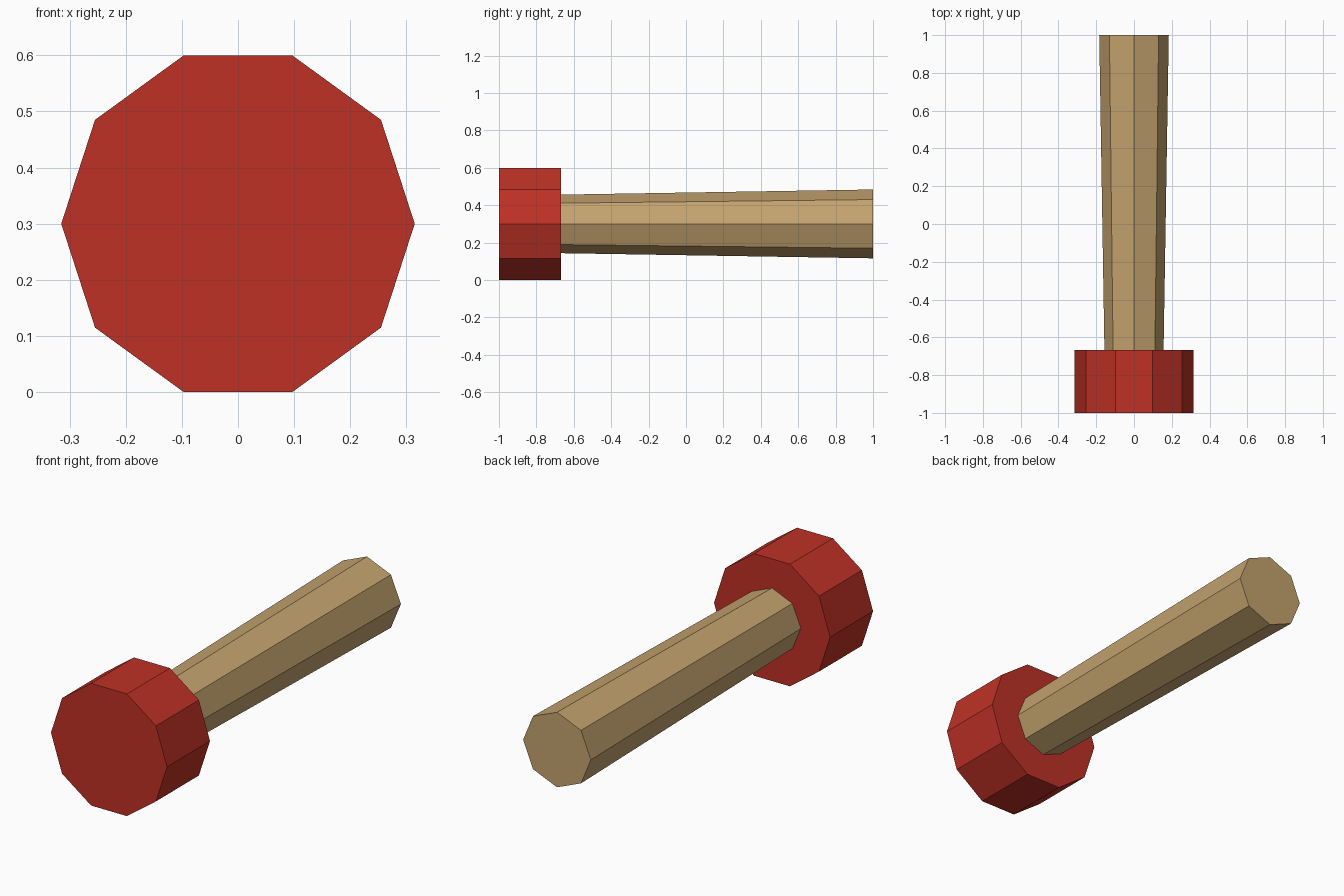
import bpy
import bmesh
import math

if "Cube" in bpy.data.objects:
    bpy.data.objects.remove(bpy.data.objects["Cube"])


def material(name, rgb):
    mat = bpy.data.materials.new(name)
    mat.diffuse_color = (*rgb, 1.0)
    mat.use_nodes = True
    mat.node_tree.nodes["Principled BSDF"].inputs["Base Color"].default_value = mat.diffuse_color
    return mat


def prism(name, sides, y0, r0, y1, r1, mat, zc=0.3):
    """Flat-faced, optionally tapered prism along y with a corner on +x."""
    bm = bmesh.new()
    rings = []
    for y, r in ((y0, r0), (y1, r1)):
        angles = [2 * math.pi * i / sides for i in range(sides)]
        rings.append([bm.verts.new((r * math.cos(a), y, zc + r * math.sin(a)))
                      for a in angles])
    front, back = rings
    bm.faces.new(front)
    bm.faces.new(back[::-1])
    for i in range(sides):
        j = (i + 1) % sides
        bm.faces.new((front[i], back[i], back[j], front[j]))
    bmesh.ops.recalc_face_normals(bm, faces=bm.faces)
    mesh = bpy.data.meshes.new(name)
    bm.to_mesh(mesh)
    bm.free()
    mesh.materials.append(mat)
    obj = bpy.data.objects.new(name, mesh)
    bpy.context.collection.objects.link(obj)
    return obj


red = material("red", (0.515, 0.031, 0.019))
tan = material("tan wood", (0.55, 0.365, 0.156))

# Ten-sided head
prism("head", 10, -1.0, 0.315, -0.667, 0.315, red)

# Eight-sided stick, widening toward the back and seated in the head
prism("stick", 8, -0.70, 0.156, 1.0, 0.184, tan)
